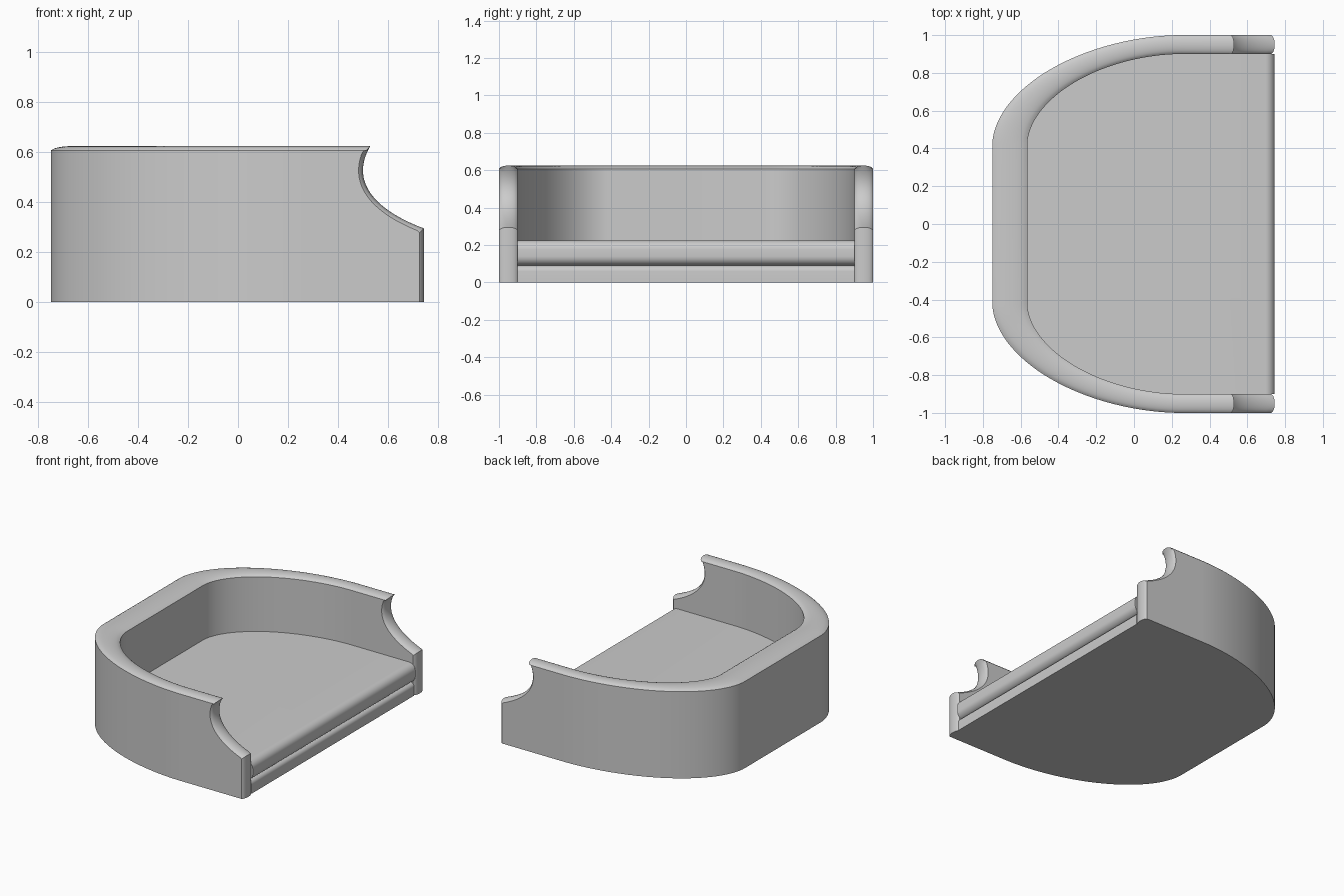
import bpy, bmesh, math
from mathutils import Vector

cube = bpy.data.objects.get("Cube")
if cube:
    bpy.data.objects.remove(cube, do_unlink=True)

mat = bpy.data.materials.new("grey upholstery")
mat.use_nodes = True
GREY = (0.6, 0.6, 0.6, 1)
mat.diffuse_color = GREY
mat.node_tree.nodes["Principled BSDF"].inputs["Base Color"].default_value = GREY

JOIN = 0.25       # x where the straight arms meet the curved back
FRONT = 0.745
TOP = 0.625
ACROSS = 12       # steps across the wall thickness


def finish(name, bm):
    bmesh.ops.recalc_face_normals(bm, faces=bm.faces)
    mesh = bpy.data.meshes.new(name)
    bm.to_mesh(mesh)
    bm.free()
    mesh.materials.append(mat)
    obj = bpy.data.objects.new(name, mesh)
    bpy.context.collection.objects.link(obj)
    bpy.ops.object.select_all(action='DESELECT')
    obj.select_set(True)
    bpy.context.view_layer.objects.active = obj
    bpy.ops.object.shade_smooth_by_angle(angle=math.radians(35))
    return obj


def loft(name, loops):
    """Skin closed loops of equal length and cap both ends."""
    bm = bmesh.new()
    rings = [[bm.verts.new(p) for p in loop] for loop in loops]
    for a, b in zip(rings, rings[1:]):
        for i in range(len(a)):
            j = (i + 1) % len(a)
            bm.faces.new((a[i], a[j], b[j], b[i]))
    bm.faces.new(rings[0])
    bm.faces.new(rings[-1])
    return finish(name, bm)


def crown(s):
    """Drop of the padded edge from its crest, s from 0 to 1 across."""
    return 0.022 * (1 - math.sqrt(1 - 0.96 * (2 * s - 1) ** 2))


def corner(a, b, power=1.87, steps=32):
    """Plan of the rounded back from +y round to -y."""
    half = []
    for i in range(steps + 1):
        t = math.pi / 2 * i / steps
        half.append((JOIN - a * math.sin(t) ** (2 / power),
                     0.42 + b * max(math.cos(t), 0) ** (2 / power)))
    return half + [(x, -y) for x, y in reversed(half)]


outer = corner(1.0, 0.58)
inner = corner(0.815, 0.48)

# Curved back
sections = []
for (ox, oy), (ix, iy) in zip(outer, inner):
    section = [(ox, oy, 0)]
    for k in range(ACROSS + 1):
        s = k / ACROSS
        section.append((ox + (ix - ox) * s, oy + (iy - oy) * s, TOP - crown(s)))
    section.append((ix, iy, 0))
    sections.append(section)
loft("curved_back", sections)


# Arms with a scooped, padded front
def bezier(p, t):
    u = 1 - t
    return p[0] * u**3 + p[1] * 3 * u * u * t + p[2] * 3 * u * t * t + p[3] * t**3


SCOOP = [Vector(p) for p in ((FRONT, 0.295), (0.57, 0.36), (0.44, 0.47), (0.53, TOP))]


def arm_outline(d):
    pts = [(JOIN, 0), (FRONT - d, 0)]
    n = 24
    for i in range(n + 1):
        t = i / n
        tan = (bezier(SCOOP, min(t + 0.01, 1)) - bezier(SCOOP, max(t - 0.01, 0))).normalized()
        p = bezier(SCOOP, t) + Vector((-tan.y, tan.x)) * d
        pts.append((min(p.x, FRONT - d), min(p.y, TOP - d)))
    return pts + [(JOIN, TOP - d)]


for name, side in (("left_arm", 1), ("right_arm", -1)):
    loops = []
    for k in range(ACROSS + 1):
        s = k / ACROSS
        loops.append([(x, side * (0.9 + 0.1 * s), z) for x, z in arm_outline(crown(s))])
    loft(name, loops)


# Seat cushion and plinth, both filling the inside of the wall
def slab(name, z0, z1, front, radius, side_radius):
    plan = [(front, 0.9)] + inner + [(front, -0.9)]
    bm = bmesh.new()
    base = bm.faces.new([bm.verts.new((x, y, z0)) for x, y in plan])
    ext = bmesh.ops.extrude_face_region(bm, geom=[base], use_keep_orig=True)
    for v in ext["geom"]:
        if isinstance(v, bmesh.types.BMVert):
            v.co.z = z1
    bmesh.ops.recalc_face_normals(bm, faces=bm.faces)
    lip = [e for e in bm.edges if all(v.co.x > front - 0.001 for v in e.verts)
           and abs(e.verts[0].co.y - e.verts[1].co.y) > 1]
    if not side_radius:
        lip = [e for e in lip if e.verts[0].co.z > z0 + 0.001]
    bmesh.ops.bevel(bm, geom=lip, offset=radius, segments=8, profile=0.5, affect='EDGES')
    return finish(name, bm)


slab("seat_cushion", 0.09, 0.225, FRONT, 0.05, True)
slab("plinth", 0, 0.09, 0.735, 0.03, False)
